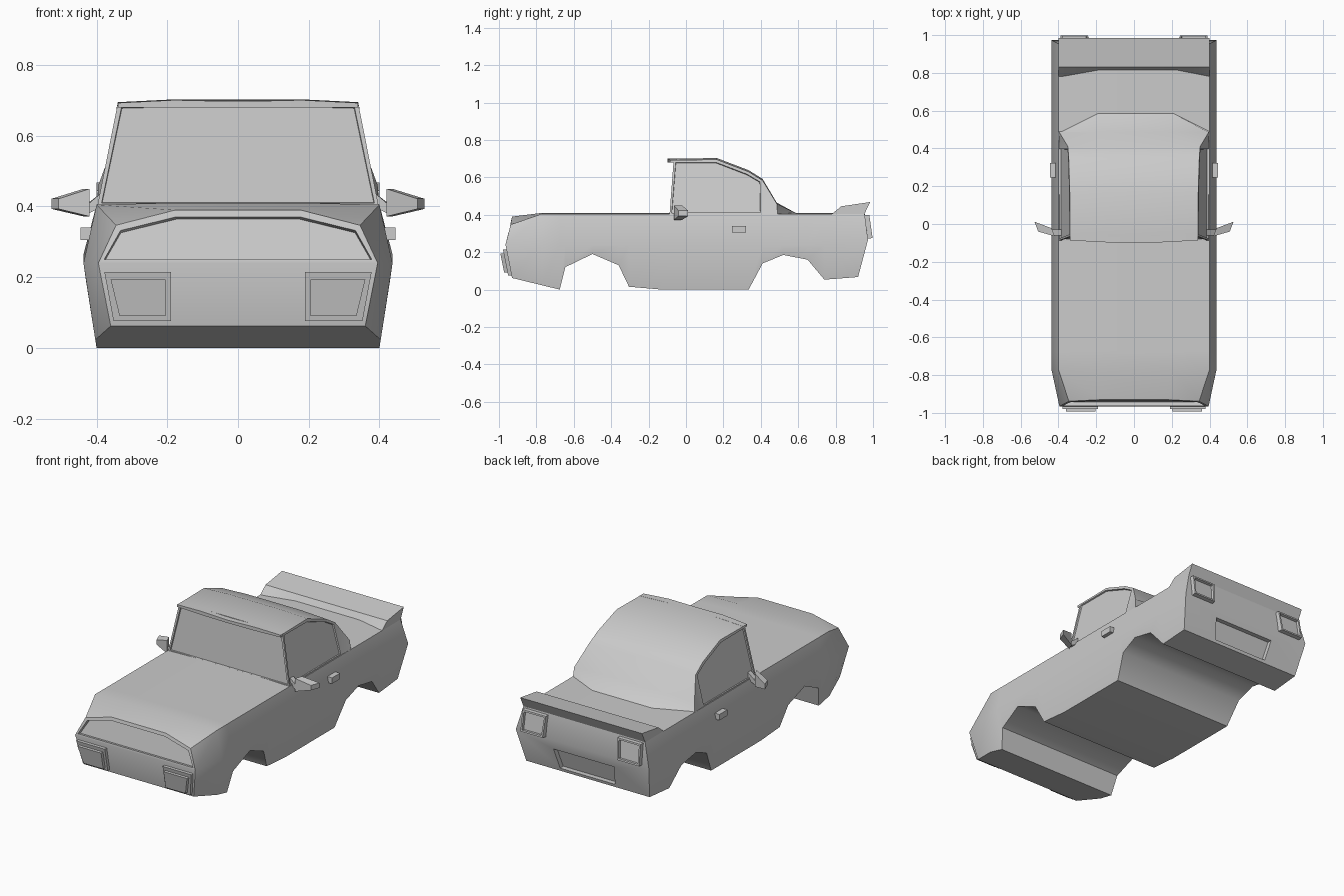
import bpy, bmesh, math
from mathutils import Vector

if "Cube" in bpy.data.objects:
    bpy.data.objects.remove(bpy.data.objects["Cube"])


def finish(name, bm, angle=30):
    bmesh.ops.recalc_face_normals(bm, faces=bm.faces[:])
    mesh = bpy.data.meshes.new(name)
    bm.to_mesh(mesh)
    bm.free()
    ob = bpy.data.objects.new(name, mesh)
    bpy.context.collection.objects.link(ob)
    bpy.ops.object.select_all(action='DESELECT')
    ob.select_set(True)
    bpy.context.view_layer.objects.active = ob
    bpy.ops.object.shade_smooth_by_angle(angle=math.radians(angle))
    return ob


def skin(bm, rings, closed=True):
    """Join rings of points with quads and return the rings of vertices."""
    vs = [[bm.verts.new(p) for p in r] for r in rings]
    n = len(vs[0])
    for a, b in zip(vs, vs[1:]):
        for i in range(n if closed else n - 1):
            j = (i + 1) % n
            bm.faces.new((a[i], a[j], b[j], b[i]))
    return vs


def recess(bm, face, border, depth):
    bmesh.ops.recalc_face_normals(bm, faces=bm.faces[:])
    bmesh.ops.inset_individual(bm, faces=[face], thickness=border, depth=0)
    bmesh.ops.inset_individual(bm, faces=[face], thickness=0.002, depth=depth)


def solid(name, rings, border=0, depth=0):
    """Capped loft; the last cap may carry an inset panel."""
    bm = bmesh.new()
    vs = skin(bm, rings)
    bm.faces.new(vs[0])
    cap = bm.faces.new(vs[-1])
    if border:
        recess(bm, cap, border, depth)
    return finish(name, bm)


def pair(name, rings, border=0, depth=0):
    for side, s in (("right", 1), ("left", -1)):
        solid(f"{name}_{side}", [[(s * x, y, z) for x, y, z in r] for r in rings], border, depth)


def both(half):
    """Complete a half section across the centre line."""
    return half + [(-x, y, z) for x, y, z in reversed(half)]


# Body shell: cross sections along the length, with stepped wheel arches
arches = [(-.77, .023), (-.675, 0), (-.645, .12), (-.5, .19), (-.36, .13), (-.305, .015),
          (-.13, 0), (.335, 0), (.41, .14), (.52, .185), (.65, .16), (.74, .053)]
rings = [both([(.36, -.93, .062), (.395, -.965, .24), (.345, -.938, .347), (.177, -.93, .39)])]
for y, b in arches:
    rings.append(both([(.4 + .037 * b / .235, y, b), (.437, y, .24), (.4, y, .405), (.2, y, .41)]))
rings.append(both([(.405, .92, .067), (.437, .973, .265), (.4, .955, .405), (.2, .955, .41)]))
bm = bmesh.new()
vs = skin(bm, rings)
for r in (vs[0], vs[-1]):
    bm.faces.new((r[0], r[1], r[6], r[7]))
    upper = bm.faces.new(r[1:7])
    if r is vs[0]:
        grille = upper
recess(bm, grille, .02, -.02)
body = finish("body_shell", bm, 50)

# Number plate recess in the tail
cut = solid("plate_cutter", [
    [(-.18, .895, .085), (.18, .895, .085), (.2, .93, .205), (-.2, .93, .205)],
    [(-.18, 1.0, .085), (.18, 1.0, .085), (.2, 1.03, .205), (-.2, 1.03, .205)]])
cut.hide_render = True
mod = body.modifiers.new("plate_recess", 'BOOLEAN')
mod.object = cut
mod.operation = 'DIFFERENCE'
mod.solver = 'EXACT'
bpy.context.view_layer.objects.active = body
bpy.ops.object.modifier_apply(modifier=mod.name)
bpy.data.objects.remove(cut)

# Cabin: roof strip, side windows, windscreen and flared rear pillars
roof = [(-.066, .697, .34), (.165, .70, .34), (.335, .635, .345), (.41, .588, .35)]
strips = [both([(w, y, z - .005), (.18, y, z + .003)]) for y, z, w in roof]
strips += [both([(.395, .485, .46), (.19, .485, .465)]), both([(.4, .49, .4), (.19, .595, .405)])]
bm = bmesh.new()
vs = skin(bm, strips, closed=False)
bases = []
panes = []
for k, s in ((0, 1), (3, -1)):
    front = bm.verts.new((s * .398, -.088, .4))
    back = bm.verts.new((s * .398, .41, .4))
    bases.append(front)
    panes.append(bm.faces.new([front, back] + [vs[i][k] for i in (3, 2, 1, 0)]))
    bm.faces.new((back, vs[5][k], vs[4][k], vs[3][k]))
screen = bm.faces.new([bases[0]] + vs[0] + [bases[1]])
bmesh.ops.recalc_face_normals(bm, faces=bm.faces[:])
for f in panes + [screen]:
    bmesh.ops.inset_individual(bm, faces=[f], thickness=.016, depth=0)
    bmesh.ops.inset_individual(bm, faces=[f], thickness=.002, depth=-.008)
finish("cabin", bm)

# Roof lip above the windscreen
solid("roof_lip", [[(x, y0, .680), (x, -.05, .680), (x, -.05, zt), (x, y0, zt)]
                   for x, y0, zt in ((-.34, -.086, .693), (-.18, -.096, .701), (0, -.1, .697),
                                     (.18, -.096, .701), (.34, -.086, .693))])

# Tail spoiler
solid("spoiler", [[(x, y, .4), (x, .83, .445), (x, .985, .468), (x, .952, .4)]
                  for x, y in ((-.4, .775), (-.19, .81), (.19, .81), (.4, .775))])


# Headlights: backing plate and raised lens following the sloped nose
def lamp(x0, x1t, x1b, zt, zb, off):
    def face(o):
        return [(x, -.965 + .2 * (.235 - z) - o, z)
                for x, z in ((x0, zb), (x1b, zb), (x1t, zt), (x0, zt))]
    return [face(-.02), face(off)]


pair("headlight_plate", lamp(.19, .378, .352, .215, .076, .018))
pair("headlight_lens", lamp(.205, .36, .335, .193, .09, .036))

# Tail lights with recessed lenses
pair("tail_light", [[(.235, .94, .27), (.39, .94, .27), (.39, .94, .398), (.235, .94, .398)],
                    [(.245, .998, .275), (.39, .998, .275), (.388, .98, .398), (.235, .98, .398)]],
     .014, -.015)

# Wing mirrors: tapered housing and stem
pair("mirror", [[(.42, -.065, .372), (.437, -.022, .372), (.437, -.022, .45), (.42, -.065, .45)],
                [(.507, -.04, .393), (.527, .012, .393), (.527, .012, .422), (.507, -.04, .422)]])
pair("mirror_stem", [[(.385, -.06, .4), (.385, -.03, .4), (.385, -.03, .44), (.385, -.06, .44)],
                     [(.432, -.06, .375), (.437, -.03, .375), (.437, -.03, .4), (.432, -.06, .4)]])

# Door handles
pair("door_handle", [[(x, .247, .305), (x, .322, .305), (x, .322, .34), (x, .247, .34)]
                     for x in (.405, .445)])
